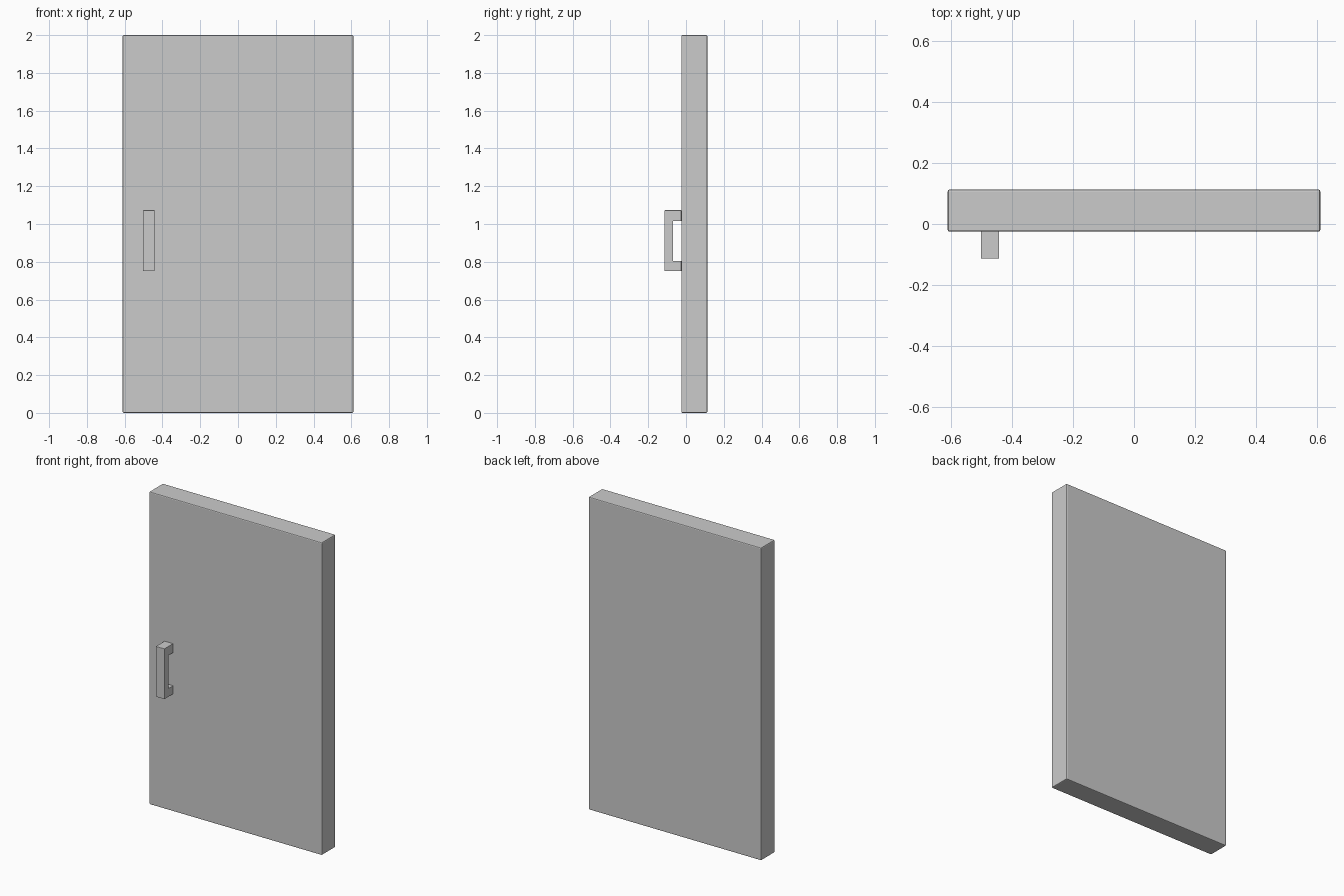
import bpy, bmesh
from mathutils import Vector

if "Cube" in bpy.data.objects:
    bpy.data.objects.remove(bpy.data.objects["Cube"])


def make_object(name, bm, bevel):
    bmesh.ops.recalc_face_normals(bm, faces=bm.faces)
    mesh = bpy.data.meshes.new(name)
    bm.to_mesh(mesh)
    bm.free()
    obj = bpy.data.objects.new(name, mesh)
    bpy.context.collection.objects.link(obj)
    mod = obj.modifiers.new("edge_softening", 'BEVEL')
    mod.width = bevel
    mod.segments = 2
    mod.limit_method = 'ANGLE'
    return obj


# Door slab with slightly softened edges
bm = bmesh.new()
bmesh.ops.create_cube(bm, size=1)
bmesh.ops.scale(bm, vec=(1.222, 0.138, 2.0), verts=bm.verts)
bmesh.ops.translate(bm, vec=(0, 0.044, 1.0), verts=bm.verts)
make_object("door_panel", bm, 0.006)

# Handle: C-shaped side profile (y, z) extruded across its width
profile = [(-0.025, 0.751), (-0.113, 0.751), (-0.113, 1.073), (-0.025, 1.073),
           (-0.025, 1.015), (-0.069, 1.015), (-0.069, 0.804), (-0.025, 0.804)]
bm = bmesh.new()
face = bm.faces.new([bm.verts.new((-0.502, y, z)) for y, z in profile])
result = bmesh.ops.extrude_face_region(bm, geom=[face])
moved = [v for v in result["geom"] if isinstance(v, bmesh.types.BMVert)]
bmesh.ops.translate(bm, vec=Vector((0.06, 0, 0)), verts=moved)
make_object("door_handle", bm, 0.001)
